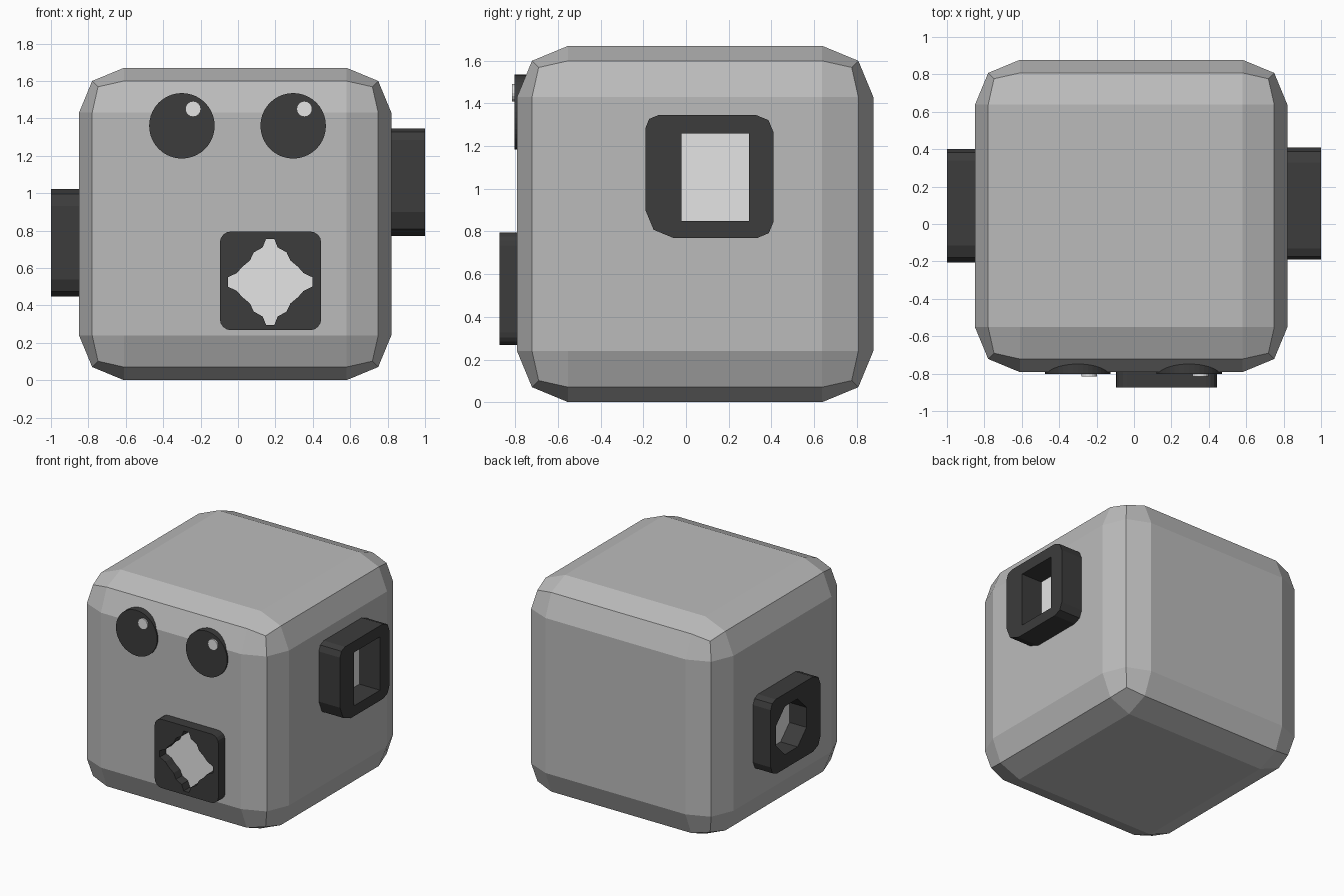
import bpy, bmesh, math
from mathutils import Vector

if "Cube" in bpy.data.objects:
    bpy.data.objects.remove(bpy.data.objects["Cube"])


def material(name, v):
    m = bpy.data.materials.new(name)
    m.diffuse_color = (v, v, v, 1)
    m.use_nodes = True
    m.node_tree.nodes["Principled BSDF"].inputs["Base Color"].default_value = m.diffuse_color
    return m


GREY = material("body grey", 0.50)
DARK = material("dark grey", 0.045)
LIGHT = material("light grey", 0.78)

# (across, up, outward) -> world, for each side of the body
FRONT = lambda u, v, w: Vector((u, -w, v))
RIGHT = lambda u, v, w: Vector((w, u, v))
LEFT = lambda u, v, w: Vector((-w, u, v))


def prism(name, side, loops, w0, w1, mat):
    """Extrude an outline (plus optional hole outline) from w0 to w1."""
    bm = bmesh.new()
    edges = []
    for loop in loops:
        vs = [bm.verts.new(side(u, v, w0)) for u, v in loop]
        edges += [bm.edges.new((a, b)) for a, b in zip(vs, vs[1:] + vs[:1])]
    bmesh.ops.triangle_fill(bm, edges=edges, use_beauty=True)
    ext = bmesh.ops.extrude_face_region(bm, geom=bm.faces[:])
    moved = [g for g in ext["geom"] if isinstance(g, bmesh.types.BMVert)]
    bmesh.ops.translate(bm, verts=moved, vec=side(0, 0, w1 - w0))
    bmesh.ops.recalc_face_normals(bm, faces=bm.faces[:])
    me = bpy.data.meshes.new(name)
    bm.to_mesh(me)
    bm.free()
    me.materials.append(mat)
    ob = bpy.data.objects.new(name, me)
    bpy.context.collection.objects.link(ob)
    return ob


def ngon(u, v, r, n, phase=0.0):
    return [(u + r * math.cos(2 * math.pi * (i + phase) / n),
             v + r * math.sin(2 * math.pi * (i + phase) / n)) for i in range(n)]


def rounded(u0, u1, v0, v1, radii, seg=2):
    """Rounded rectangle; radii run from the lower left corner anticlockwise."""
    pts = []
    corners = [(u0, v0, 1, 1), (u1, v0, -1, 1), (u1, v1, -1, -1), (u0, v1, 1, -1)]
    for k, ((u, v, su, sv), r) in enumerate(zip(corners, radii)):
        for i in range(seg + 1):
            a = math.pi + math.pi / 2 * (k + i / seg)
            pts.append((u + su * r + r * math.cos(a), v + sv * r + r * math.sin(a)))
    return pts


# Body: cube with a two-step bevel
bpy.ops.mesh.primitive_cube_add(size=1.67, location=(-0.015, 0.043, 0.835))
body = bpy.context.object
body.name = "body"
body.data.materials.append(GREY)
bev = body.modifiers.new("bevel", "BEVEL")
bev.width = 0.24
bev.segments = 2

# Eyes with small highlights
for label, x in (("left", -0.30), ("right", 0.295)):
    prism(label + "_eye", FRONT, [ngon(x, 1.36, 0.175, 40)], 0.70, 0.803, DARK)
    prism(label + "_eye_highlight", FRONT, [ngon(x + 0.06, 1.45, 0.042, 16)],
          0.795, 0.815, LIGHT)

# Mouth block with a wavy four-pointed opening
quad = [(.022, .23), (.04, .185), (.088, .158), (.108, .115),
        (.15, .08), (.178, .048), (.226, .025)]
star = quad + [(u, -v) for u, v in reversed(quad)]
star += [(-u, v) for u, v in reversed(star)]
star = [(0.172 + u, 0.525 + v) for u, v in star]
prism("mouth_block", FRONT,
      [rounded(-0.097, 0.445, 0.267, 0.795, [0.06] * 4, 4), star], 0.77, 0.873, DARK)
prism("mouth_floor", FRONT, [star], 0.785, 0.797, LIGHT)

# Right side block with a square opening
square = [(-0.02, 0.85), (0.295, 0.85), (0.295, 1.26), (-0.02, 1.26)]
prism("right_block", RIGHT,
      [rounded(-0.19, 0.41, 0.77, 1.345, [0.13, 0.075, 0.08, 0.06]), square],
      0.80, 1.0, DARK)
prism("right_floor", RIGHT, [square], 0.81, 0.825, LIGHT)

# Left side block with an eight-sided opening
octagon = ngon(0.15, 0.74, 0.2, 8, 0.5)
prism("left_block", LEFT,
      [rounded(-0.205, 0.40, 0.447, 1.022, [0.09, 0.075, 0.06, 0.09]), octagon],
      0.83, 1.0, DARK)
prism("left_floor", LEFT, [octagon], 0.84, 0.855, LIGHT)
